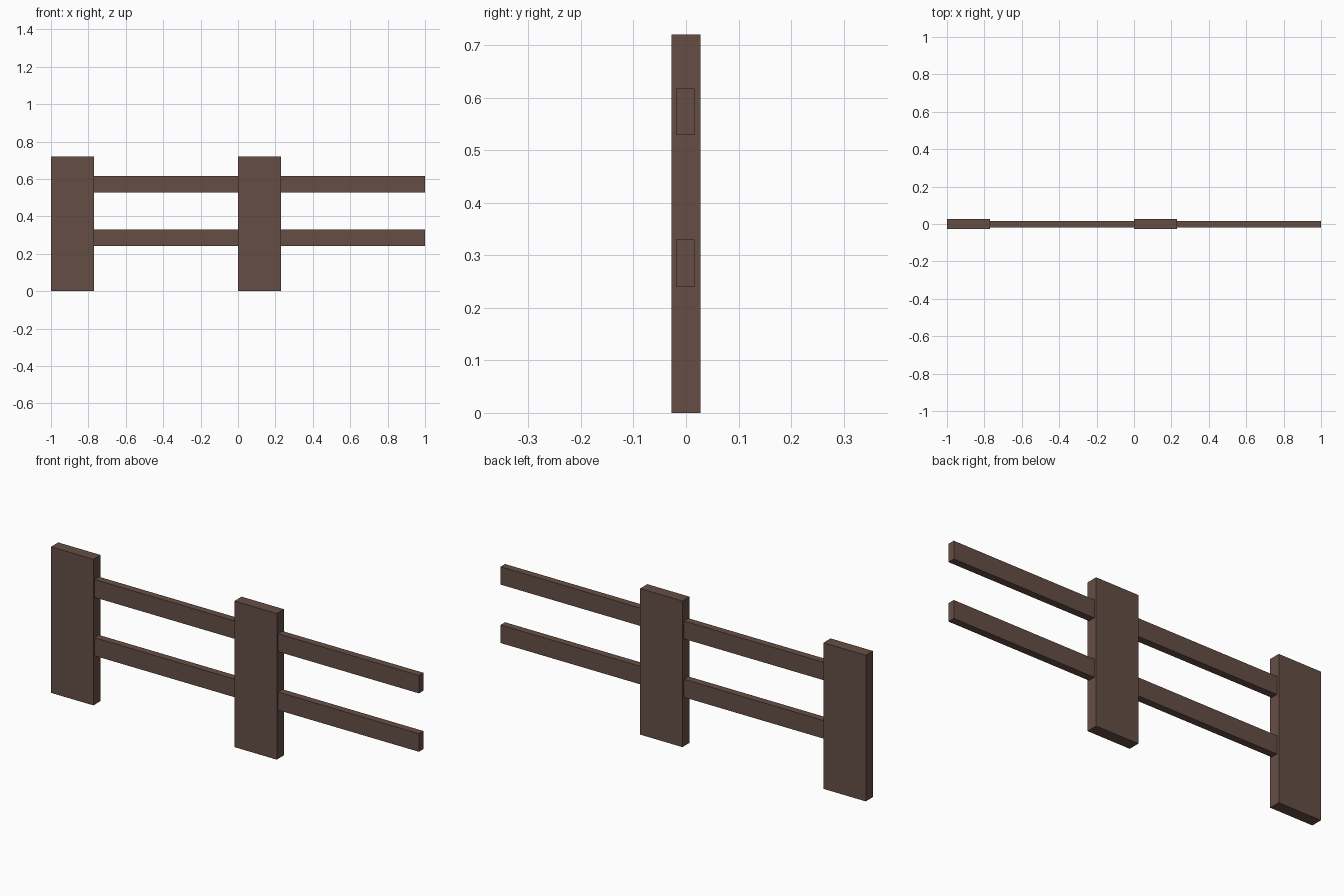
import bpy

if "Cube" in bpy.data.objects:
    bpy.data.objects.remove(bpy.data.objects["Cube"])

wood = bpy.data.materials.new("dark_brown_wood")
wood.diffuse_color = (0.13, 0.077, 0.06, 1)
wood.use_nodes = True
wood.node_tree.nodes["Principled BSDF"].inputs["Base Color"].default_value = wood.diffuse_color


def box(name, x, y, z):
    """Box from (min, max) ranges on each axis."""
    bpy.ops.mesh.primitive_cube_add(size=1)
    ob = bpy.context.object
    ob.name = name
    ob.location = [(a + b) / 2 for a, b in (x, y, z)]
    ob.scale = [b - a for a, b in (x, y, z)]
    bpy.ops.object.transform_apply(location=True, rotation=False, scale=True)
    ob.data.materials.append(wood)


# Two identical fence bays: a wide flat post with two rails to its right
POST_W, BAY = 0.231, 1.0
for side, x0 in (("left", -1.0), ("right", 0.0)):
    box(f"{side}_post", (x0, x0 + POST_W), (-0.028, 0.028), (0, 0.72))
    for level, z in (("lower", (0.241, 0.33)), ("upper", (0.529, 0.617))):
        box(f"{side}_{level}_rail", (x0 + POST_W, x0 + BAY), (-0.019, 0.016), z)
